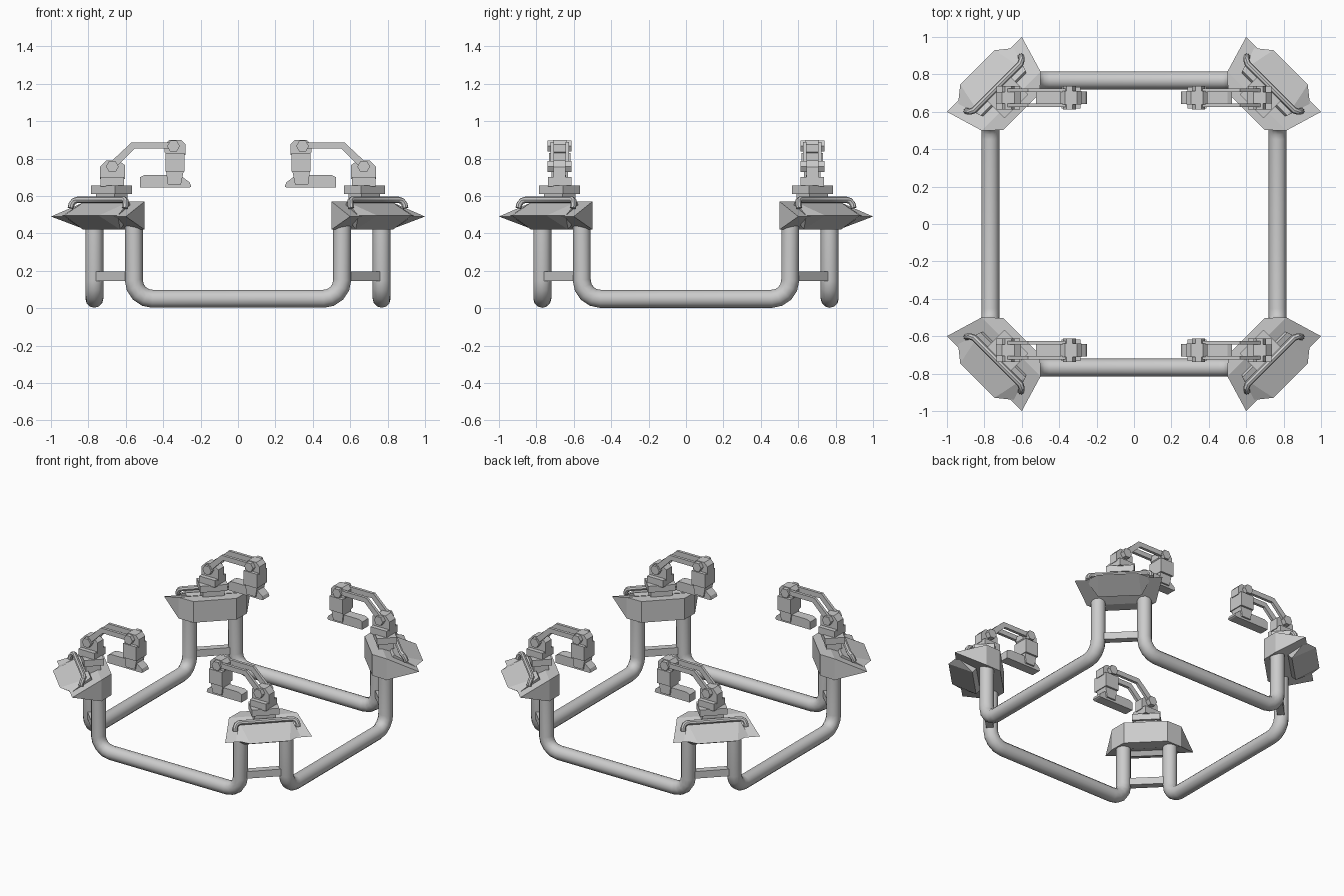
import bpy, bmesh, math
from mathutils import Vector

if "Cube" in bpy.data.objects:
    bpy.data.objects.remove(bpy.data.objects["Cube"])

R2 = math.sqrt(2)
AY = 0.675  # centre line of each arm


def uv(u, v, z):
    """Corner coordinates: u outward along the diagonal, v sideways."""
    return Vector(((u + v) / R2, (u - v) / R2, z))


def finish(name, me, mx=True, my=True, smooth=False):
    ob = bpy.data.objects.new(name, me)
    bpy.context.collection.objects.link(ob)
    for p in me.polygons:
        p.use_smooth = False
    if smooth:
        bpy.ops.object.select_all(action='DESELECT')
        ob.select_set(True)
        bpy.context.view_layer.objects.active = ob
        bpy.ops.object.shade_smooth_by_angle(angle=math.radians(35))
    m = ob.modifiers.new("mirror", 'MIRROR')
    m.use_axis = (mx, my, False)
    m.use_mirror_merge = False
    return ob


def hull(name, pts):
    bm = bmesh.new()
    for p in pts:
        bm.verts.new(p)
    bmesh.ops.convex_hull(bm, input=bm.verts)
    bmesh.ops.dissolve_limit(bm, angle_limit=0.02, verts=bm.verts, edges=bm.edges)
    bmesh.ops.recalc_face_normals(bm, faces=bm.faces)
    me = bpy.data.meshes.new(name)
    bm.to_mesh(me)
    bm.free()
    return finish(name, me)


def prism(name, profile, spans):
    """Extrude an x-z profile along y, once for each (from, to) offset."""
    bm = bmesh.new()
    for a, b in spans:
        f = bm.faces.new([bm.verts.new((x, AY + a, z)) for x, z in profile])
        r = bmesh.ops.extrude_face_region(bm, geom=[f])
        vs = [g for g in r['geom'] if isinstance(g, bmesh.types.BMVert)]
        bmesh.ops.translate(bm, verts=vs, vec=(0, b - a, 0))
    bmesh.ops.recalc_face_normals(bm, faces=bm.faces)
    me = bpy.data.meshes.new(name)
    bm.to_mesh(me)
    bm.free()
    return finish(name, me)


def tube(name, pts, r, mx=True, my=True, sides=4):
    cu = bpy.data.curves.new(name + "_path", 'CURVE')
    cu.dimensions = '3D'
    cu.bevel_depth = r
    cu.bevel_resolution = sides
    cu.use_fill_caps = True
    sp = cu.splines.new('POLY')
    sp.points.add(len(pts) - 1)
    for q, p in zip(sp.points, pts):
        q.co = (*p, 1)
    tmp = bpy.data.objects.new(name + "_path", cu)
    bpy.context.collection.objects.link(tmp)
    dg = bpy.context.evaluated_depsgraph_get()
    me = bpy.data.meshes.new_from_object(tmp.evaluated_get(dg))
    bpy.data.objects.remove(tmp)
    return finish(name, me, mx, my, True)


def disc(x, z, r, n=6):
    return [(x + r * math.cos(2 * math.pi * i / n), z + r * math.sin(2 * math.pi * i / n))
            for i in range(n)]


# U-shaped frame pipes between neighbouring corners
half = [(0.557, 0.45)]
for i in range(5):
    a = math.radians(22.5 * i)
    half.append((0.457 + 0.1 * math.cos(a), 0.15 - 0.1 * math.sin(a)))
path = half + [(-s, z) for s, z in reversed(half)]
tube("front_back_pipe", [(s, 0.768, z) for s, z in path], 0.048, mx=False)
tube("side_pipe", [(0.768, s, z) for s, z in path], 0.048, my=False)

# Brace joining the two legs of a corner
hull("leg_brace", [uv(u, v, z) for u in (0.914, 0.962) for v in (-0.15, 0.15)
                   for z in (0.145, 0.195)])

# Corner pod with wedge-shaped wings
hull("corner_pod", [uv(u, s * v, z) for u, v in ((0.85, 0.14), (0.93, 0.223))
                    for s in (-1, 1) for z in (0.42, 0.57)]
     + [uv(1.131, s * 0.283, 0.49) for s in (-1, 1)])
hull("pod_panel", [uv(u, s * v, z) for u, v, z in
                   ((1.184, 0.13, 0.495), (1.12, 0.21, 0.495), (0.99, 0.17, 0.57),
                    (1.03, 0.14, 0.42), (0.95, 0.14, 0.50)) for s in (-1, 1)])

# Grab handle on the pod
hp = [(1.06, 0.205, 0.535), (1.055, 0.204, 0.555), (1.045, 0.195, 0.573), (1.035, 0.175, 0.58)]
tube("pod_handle", [uv(*p) for p in hp] + [uv(u, -v, z) for u, v, z in reversed(hp)],
     0.017, sides=2)

# Arm mount
hull("arm_pedestal", [uv(0.955 + a, b, z) for a in (-0.05, 0.05) for b in (-0.07, 0.07)
                      for z in (0.55, 0.62)])
hull("arm_base", [uv(0.955 + a, b, z) for a in (-0.065, 0.065) for b in (-0.09, 0.09)
                  for z in (0.61, 0.655)])
prism("arm_turret", [(0.61, 0.65), (0.735, 0.65), (0.735, 0.70), (0.61, 0.70)],
      [(-0.062, 0.062)])

# Shoulder, twin links and bolts
prism("shoulder", [(0.605, 0.69), (0.738, 0.69), (0.738, 0.755), (0.705, 0.79),
                   (0.64, 0.79), (0.605, 0.765)], [(-0.032, 0.032)])
prism("arm_links", [(0.688, 0.775), (0.568, 0.887), (0.335, 0.887), (0.335, 0.853),
                    (0.554, 0.853), (0.662, 0.745)], [(-0.05, -0.03), (0.03, 0.05)])
prism("shoulder_bolts", disc(0.672, 0.757, 0.034), [(-0.064, -0.03), (0.03, 0.064)])
prism("elbow_bolts", disc(0.345, 0.866, 0.034), [(-0.064, -0.03), (0.03, 0.064)])

# Wrist and gripper
prism("wrist_head", [(0.28, 0.82), (0.28, 0.875), (0.305, 0.9), (0.368, 0.9),
                     (0.393, 0.875), (0.393, 0.835), (0.38, 0.82)], [(-0.036, 0.036)])
prism("wrist_block", [(0.285, 0.73), (0.285, 0.83), (0.388, 0.83), (0.388, 0.73)],
      [(-0.058, 0.058)])
prism("wrist_neck", [(0.305, 0.66), (0.29, 0.735), (0.385, 0.735), (0.375, 0.66)],
      [(-0.045, 0.045)])
prism("gripper", [(0.25, 0.65), (0.258, 0.672), (0.31, 0.712), (0.50, 0.712), (0.525, 0.70),
                  (0.525, 0.645), (0.26, 0.645)], [(-0.034, 0.034)])
